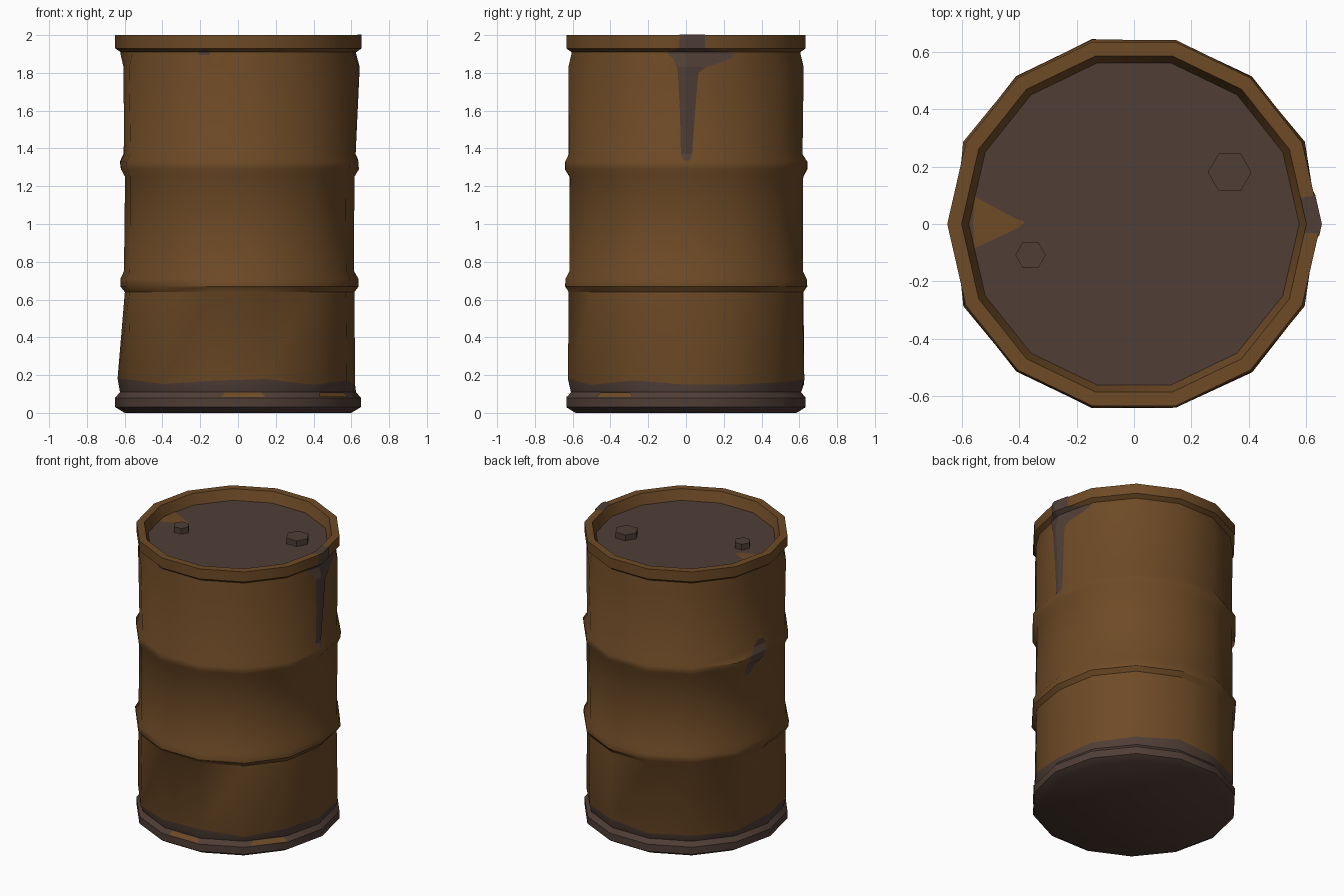
import bpy, bmesh, math, random
from mathutils import Vector

if "Cube" in bpy.data.objects:
    bpy.data.objects.remove(bpy.data.objects["Cube"])

random.seed(4)
N = 14
STEP = 360 / N


def material(name, col):
    m = bpy.data.materials.new(name)
    m.diffuse_color = (*col, 1)
    m.use_nodes = True
    m.node_tree.nodes["Principled BSDF"].inputs["Base Color"].default_value = m.diffuse_color
    return m


BROWN = material("brown_paint", (0.156, 0.069, 0.0194))
RUST = material("dark_rust", (0.080, 0.048, 0.037))


def make(name, verts, faces, mats, indices=None, smooth=False):
    me = bpy.data.meshes.new(name)
    me.from_pydata(verts, [], faces)
    for m in mats:
        me.materials.append(m)
    if indices:
        for p, i in zip(me.polygons, indices):
            p.material_index = i
    ob = bpy.data.objects.new(name, me)
    bpy.context.collection.objects.link(ob)
    if smooth:
        bpy.ops.object.select_all(action='DESELECT')
        ob.select_set(True)
        bpy.context.view_layer.objects.active = ob
        bpy.ops.object.shade_smooth_by_angle(angle=math.radians(32))
    return ob


# Barrel shell profile: (path parameter, radius, height)
PROFILE = [(0, .60, 0), (.03, .65, .03), (.08, .65, .08), (.11, .625, .11),
           (.17, .64, .17), (.64, .635, .64), (.67, .657, .67), (.71, .657, .71),
           (.75, .635, .75), (1.25, .635, 1.25), (1.29, .657, 1.29),
           (1.33, .657, 1.33), (1.37, .635, 1.37), (1.83, .638, 1.83),
           (1.90, .622, 1.90), (1.91, .622, 1.91), (1.93, .65, 1.93),
           (2.0, .65, 2.0), (2.05, .60, 2.0), (2.12, .575, 1.93)]
RUST_ROW = 4

rows = []
for k, (t, r, z) in enumerate(PROFILE):
    ring = []
    for i in range(N):
        rr, zz = r, z
        if RUST_ROW <= k <= 13:               # battered body wall
            rr += random.uniform(-.004, .003)
            if i == 0 and k < 13:
                rr -= .018
            if i == 7 and k > RUST_ROW:
                rr -= .034
        if k == RUST_ROW:                     # uneven rust line
            zz += random.uniform(-.025, .015)
        a = math.radians(i * STEP)
        ring.append(Vector((rr * math.cos(a), rr * math.sin(a), zz)))
    rows.append(ring)

verts = [v for ring in rows for v in ring]
faces, idx = [list(range(N))[::-1]], [1]
for k in range(len(rows) - 1):
    for i in range(N):
        j = (i + 1) % N
        faces.append([k * N + i, k * N + j, (k + 1) * N + j, (k + 1) * N + i])
        idx.append(1 if k < RUST_ROW else 0)
make("barrel_shell", verts, faces, [BROWN, RUST], idx, True)

# Lid
make("lid", rows[-1], [list(range(N))], [RUST])


# Point on the shell at a path parameter and angle, lifted slightly
def on_shell(t, deg, off=.004):
    k = max(n for n in range(len(PROFILE) - 1) if PROFILE[n][0] <= t + 1e-6)
    f = (t - PROFILE[k][0]) / (PROFILE[k + 1][0] - PROFILE[k][0])
    s = (deg % 360) / STEP
    i = int(s + 1e-6)
    g = s - i
    lo = rows[k][i % N].lerp(rows[k][(i + 1) % N], g)
    hi = rows[k + 1][i % N].lerp(rows[k + 1][(i + 1) % N], g)
    p = lo.lerp(hi, f)
    out = Vector((p.x, p.y, 0)).normalized()
    if t <= 2.0:
        p = p + out * off
    if t >= 2.0 or t < .12:
        p.z += off
    return p


# Paint patch following the shell; rows are (path parameter, start, end angle)
def patch(name, spans, mat, mid=None):
    vs, fs = [], []
    for t, a, b in spans:
        m = (a + b) / 2 if mid is None else mid
        vs += [on_shell(t, d) for d in (a, m, b)]
    for k in range(len(spans) - 1):
        for c in range(2):
            q = k * 3 + c
            fs.append([q, q + 1, q + 4, q + 3])
    make(name, vs, fs, [mat])


patch("rust_drip", [(1.335, -1, 2), (1.37, -2.5, 3), (1.6, -3, 4.5),
                    (1.8, -4, 6), (1.83, -4.5, 10), (1.87, -6, 21),
                    (1.90, -9, 25), (1.91, -9, 20), (1.93, -3.5, 9),
                    (2.0, -3, 9), (2.05, -3, 9)], RUST, 0)
patch("rust_ring_spot", [(1.2, 163, 167), (1.25, 163, 172), (1.29, 164, 177),
                         (1.33, 167, 179), (1.37, 170, 179.9),
                         (1.41, 174, 179)], RUST)
patch("rust_rim_spot", [(1.895, 250, 256), (1.91, 250, 256), (1.92, 251, 255)], RUST)
patch("front_paint_patch", [(.08, 262, 283), (.105, 264, 281)], BROWN)
patch("corner_paint_patch", [(.08, 312, 334), (.105, 314, 332)], BROWN)

# Paint left on the lid
make("lid_paint_patch", [(-.555, .095, 1.934), (-.56, 0, 1.934), (-.555, -.085, 1.934),
                         (-.40, -.012, 1.934), (-.38, .008, 1.934), (-.41, .018, 1.934)],
     [[0, 1, 2, 3, 4, 5]], [BROWN])


# Hexagonal bungs
def bung(name, x, y, r, h):
    bm = bmesh.new()
    bmesh.ops.create_cone(bm, cap_ends=True, segments=6, radius1=r, radius2=r, depth=h)
    me = bpy.data.meshes.new(name)
    # turn so that corners point along x
    pts = sorted(math.degrees(math.atan2(v.co.y, v.co.x)) % 60 for v in bm.verts)
    turn = 30 if 20 < pts[0] < 40 else 0
    bm.to_mesh(me)
    bm.free()
    me.materials.append(RUST)
    ob = bpy.data.objects.new(name, me)
    ob.location = (x, y, 1.93 + h / 2)
    ob.rotation_euler.z = math.radians(turn)
    bpy.context.collection.objects.link(ob)


bung("large_bung", .333, .18, .076, .04)
bung("small_bung", -.36, -.108, .053, .04)
